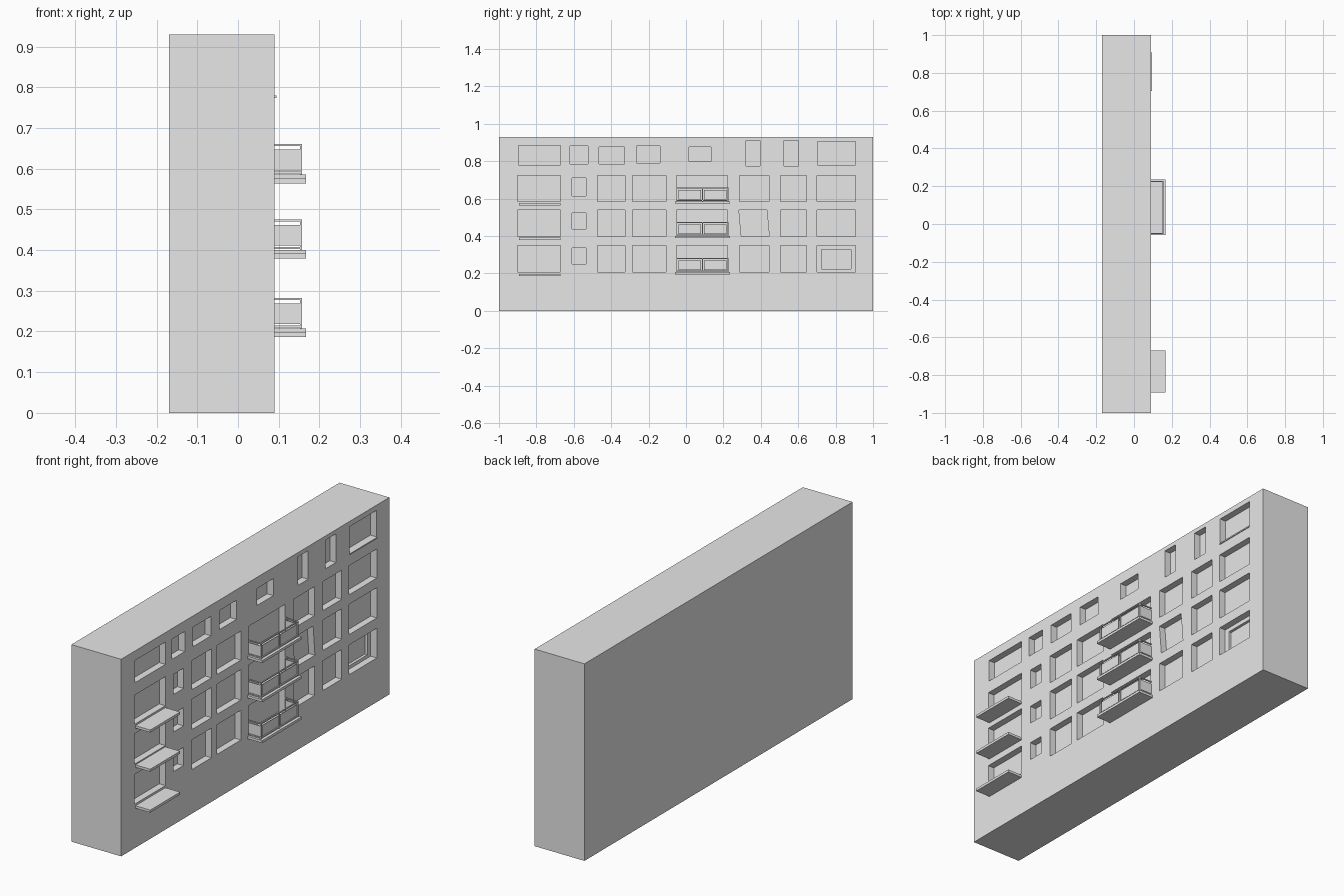
import bpy, bmesh

cube = bpy.data.objects.get("Cube")
if cube:
    bpy.data.objects.remove(cube, do_unlink=True)

grey = bpy.data.materials.new("plain_grey")
grey.use_nodes = True
grey.diffuse_color = (0.8, 0.8, 0.8, 1)
grey.node_tree.nodes["Principled BSDF"].inputs["Base Color"].default_value = (0.8, 0.8, 0.8, 1)


def add_box(bm, x, y, z, skew=0.0):
    """Box from ranges; skew slides the lower edge along y."""
    made = bmesh.ops.create_cube(bm, size=1)
    for v in made["verts"]:
        low = v.co.z < 0
        v.co = (x[v.co.x > 0], y[v.co.y > 0] + (skew if low else 0), z[v.co.z > 0])


def make(name, boxes):
    bm = bmesh.new()
    for b in boxes:
        add_box(bm, *b)
    mesh = bpy.data.meshes.new(name)
    bm.to_mesh(mesh)
    bm.free()
    mesh.materials.append(grey)
    obj = bpy.data.objects.new(name, mesh)
    bpy.context.scene.collection.objects.link(obj)
    return obj


WALL = 0.09
DEPTH = 0.032
ROWS = [(0.208, 0.348), (0.397, 0.54), (0.585, 0.722)]
SMALL = [(0.251, 0.337), (0.438, 0.524), (0.615, 0.71)]

# Window openings as (y range, z range, depth, skew)
openings = []
for i, z in enumerate(ROWS):
    openings += [((-0.9, -0.67), z, DEPTH, 0), ((-0.61, -0.535), SMALL[i], DEPTH, 0),
                 ((-0.473, -0.326), z, DEPTH, 0), ((-0.286, -0.107), z, DEPTH, 0),
                 ((-0.05, 0.222), z, DEPTH, 0), ((0.505, 0.645), z, DEPTH, 0),
                 ((0.7, 0.907), z, DEPTH, 0)]
    openings.append(((0.283, 0.432), z, DEPTH, 0.013) if i == 1
                    else ((0.285, 0.443), z, DEPTH, 0))

# Attic row
for y, z in [((-0.895, -0.67), (0.78, 0.885)), ((-0.62, -0.525), (0.785, 0.88)),
             ((-0.465, -0.33), (0.785, 0.877)), ((-0.265, -0.14), (0.79, 0.88)),
             ((0.015, 0.135), (0.797, 0.877)), ((0.32, 0.395), (0.775, 0.91)),
             ((0.525, 0.602), (0.775, 0.91)), ((0.703, 0.905), (0.78, 0.905))]:
    openings.append((y, z, DEPTH, 0))

# Main block with the openings cut out
block = make("building_block", [((-0.17, WALL), (-1, 1), (0, 0.93))])
cutter = make("window_cutter", [((WALL - d, WALL + 0.1), y, z, s) for y, z, d, s in openings])
inner = make("inner_pane_cutter", [((WALL - 0.045, WALL), (0.725, 0.882), (0.224, 0.328))])
for c in (cutter, inner):
    c.hide_render = True
    mod = block.modifiers.new("cut", "BOOLEAN")
    mod.operation = "DIFFERENCE"
    mod.solver = "EXACT"
    mod.object = c
bpy.context.view_layer.update()
cut_mesh = bpy.data.meshes.new_from_object(
    block.evaluated_get(bpy.context.evaluated_depsgraph_get()))
block.modifiers.clear()
block.data = cut_mesh
for c in (cutter, inner):
    bpy.data.objects.remove(c, do_unlink=True)

# Canopy slabs and railed balconies
Y0, Y1 = -0.052, 0.228
OUT = 0.157
T = 0.005
for i, base in enumerate((0.207, 0.4, 0.585), 1):
    make(f"side_slab_{i}", [((WALL, 0.167), (-0.893, -0.67), (base - 0.021, base - 0.009))])
    make(f"balcony_slab_{i}", [((WALL, 0.167), (-0.058, 0.236), (base - 0.012, base))])

    top = base + 0.075
    mid = (Y0 + Y1) / 2
    rails = []
    for z in (base + 0.003, top - T):
        rails.append(((OUT - T, OUT), (Y0, Y1), (z, z + T)))
        for y in (Y0, Y1 - T):
            rails.append(((WALL, OUT), (y, y + T), (z, z + T)))
    for y in (Y0, mid - T / 2, Y1 - T):
        rails.append(((OUT - T, OUT), (y, y + T), (base, top)))
    make(f"balcony_railing_{i}", rails)

    z = (base + 0.011, top - 0.013)
    panels = [((OUT - 0.004, OUT - 0.001), (Y0 + 0.012, mid - 0.008), z),
              ((OUT - 0.004, OUT - 0.001), (mid + 0.008, Y1 - 0.012), z)]
    for y in (Y0 + 0.001, Y1 - 0.004):
        panels.append(((WALL, OUT - 0.004), (y, y + 0.003), z))
    make(f"balcony_panels_{i}", panels)

# Thin sill under the last attic window
make("attic_sill", [((WALL - 0.01, 0.094), (0.703, 0.907), (0.774, 0.78))])
